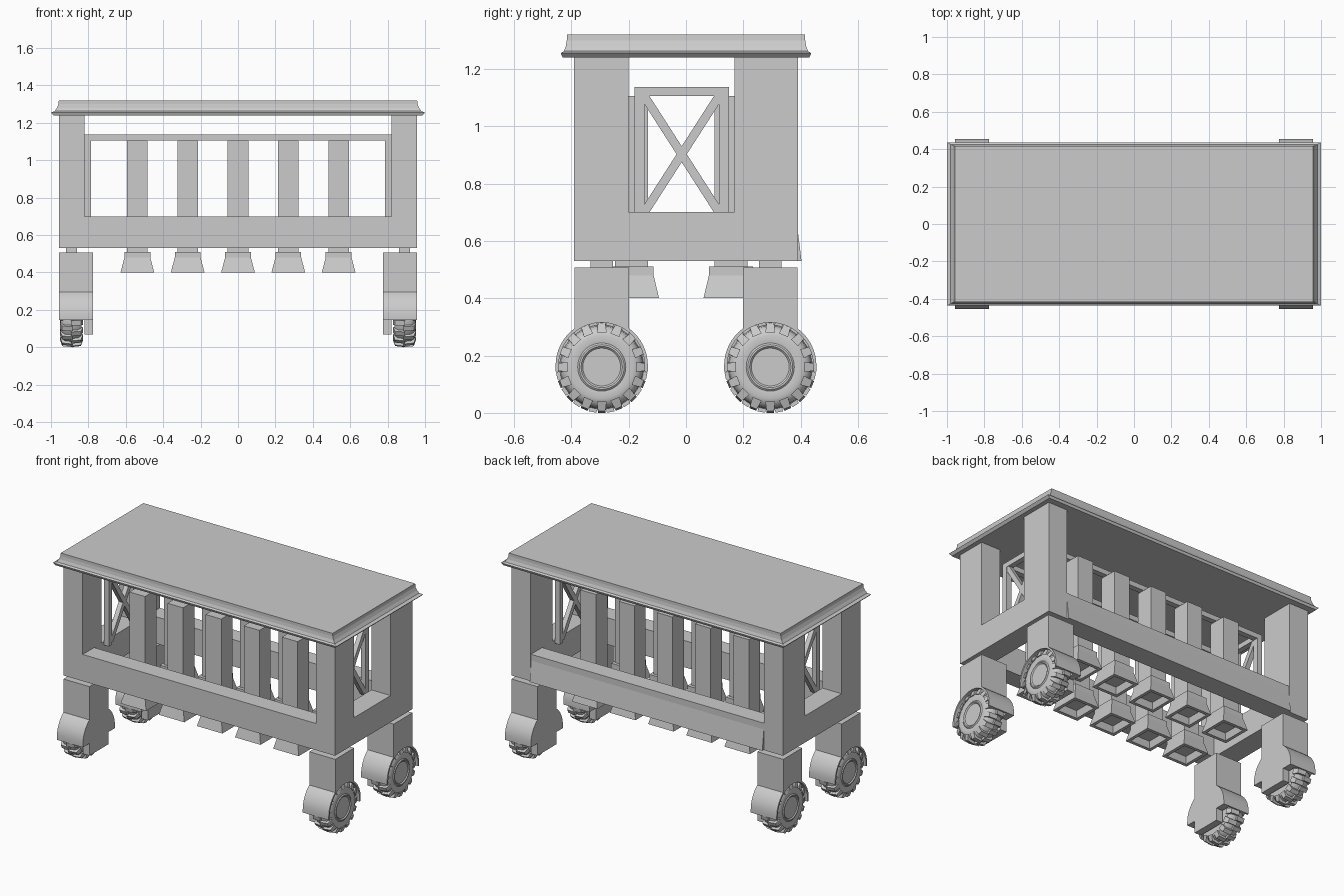
import bpy, bmesh
from math import pi, sin, cos, sqrt, atan2, hypot
from mathutils import Matrix, Vector

if "Cube" in bpy.data.objects:
    bpy.data.objects.remove(bpy.data.objects["Cube"])


def finish(bm, name, smooth=False):
    bmesh.ops.recalc_face_normals(bm, faces=bm.faces[:])
    me = bpy.data.meshes.new(name)
    bm.to_mesh(me)
    bm.free()
    ob = bpy.data.objects.new(name, me)
    bpy.context.collection.objects.link(ob)
    if smooth:
        bpy.ops.object.select_all(action='DESELECT')
        ob.select_set(True)
        bpy.context.view_layer.objects.active = ob
        bpy.ops.object.shade_smooth_by_angle(angle=0.6)
    return ob


def add_box(bm, x0, x1, y0, y1, z0, z1):
    size = Matrix.Diagonal((abs(x1 - x0), abs(y1 - y0), abs(z1 - z0), 1))
    mid = Matrix.Translation(((x0 + x1) / 2, (y0 + y1) / 2, (z0 + z1) / 2))
    bmesh.ops.create_cube(bm, size=1, matrix=mid @ size)


def box(name, *b):
    bm = bmesh.new()
    add_box(bm, *b)
    return finish(bm, name)


def loft(name, cx, cy, rings):
    """Stack of rectangles (half x, half y, z), capped at both ends."""
    bm = bmesh.new()
    loops = [[bm.verts.new((cx + sx * hx, cy + sy * hy, z))
              for sx, sy in ((-1, -1), (1, -1), (1, 1), (-1, 1))] for hx, hy, z in rings]
    for a, b in zip(loops, loops[1:]):
        for i in range(4):
            j = (i + 1) % 4
            bm.faces.new((a[i], a[j], b[j], b[i]))
    bm.faces.new(loops[0])
    bm.faces.new(loops[-1])
    return finish(bm, name)


def extrude_yz(name, pts, x0, x1, smooth=False):
    bm = bmesh.new()
    f = bm.faces.new([bm.verts.new((x0, y, z)) for y, z in pts])
    ext = bmesh.ops.extrude_face_region(bm, geom=[f])
    bmesh.ops.translate(bm, vec=(x1 - x0, 0, 0),
                        verts=[v for v in ext['geom'] if isinstance(v, bmesh.types.BMVert)])
    return finish(bm, name, smooth)


# Roof slab with moulded edge
loft("roof", 0, 0, [(.985, .43, 1.24), (1.0, .437, 1.255), (.98, .426, 1.262),
                    (.968, .419, 1.28), (.96, .416, 1.30), (.958, .416, 1.32)])

# Corner posts and lower side bands
for sx in (-1, 1):
    box("corner_post_front", sx * .822, sx * .957, -.39, -.20, .53, 1.24)
    box("corner_post_back", sx * .822, sx * .957, .17, .39, .53, 1.24)
    box("side_band", sx * .822, sx * .957, -.20, .17, .53, .70)
box("front_band", -.822, .822, -.39, -.275, .53, .70)
box("back_band", -.822, .822, .275, .387, .53, .70)
# Slightly tilted panel on the back band
extrude_yz("back_panel", [(.38, .53), (.403, .53), (.387, .66), (.38, .66)], -.82, .82)

# Inner frame: top rails, corner stiles and cross braces at both ends
for y0, y1 in ((-.18, -.145), (.115, .15)):
    box("top_rail", -.82, .82, y0, y1, 1.105, 1.137)
    for sx in (-1, 1):
        box("frame_stile", sx * .785, sx * .82, y0, y1, .68, 1.105)
for sx in (-1, 1):
    box("end_rail", sx * .785, sx * .82, -.145, .115, 1.105, 1.137)
    dy, dz = .26, .405
    length = hypot(dy, dz)
    for k in (-1, 1):
        bm = bmesh.new()
        add_box(bm, -.015, .015, -.015, .015, -length / 2, length / 2)
        bm.transform(Matrix.Translation((sx * .8025, -.015, .9025))
                     @ Matrix.Rotation(k * atan2(dy, dz), 4, 'X'))
        finish(bm, "cross_brace")

# Two rows of slats, each ending in a flared hollow foot
for cy in (-.19, .157):
    for i in range(-2, 3):
        cx = i * .269
        box("slat", cx - .055, cx + .055, cy - .057, cy + .057, .50, 1.105)
        loft("slat_foot", cx, cy, [(.069, .077, .51), (.069, .077, .48), (.09, .096, .40),
                                   (.07, .076, .40), (.058, .064, .44)])

# Legs with wheel hoods
R, RI, CZ = .161, .150, .165


def arc(r, a0, a1, n):
    return [(r * cos(a0 + (a1 - a0) * i / n), CZ + r * sin(a0 + (a1 - a0) * i / n))
            for i in range(n + 1)]


def leg(sx, cy):
    t = atan2(sqrt(R * R - .095 ** 2), .095)
    outer = ([(R, .145)] + arc(R, 0, t, 8) + [(.095, .507), (-.095, .507)]
             + arc(R, pi - t, pi, 8) + [(-R, .145)])
    inner = [(-RI, .145)] + arc(RI, pi, 0, 20) + [(RI, .145)]
    move = lambda pts: [(y + cy, z) for y, z in pts]
    extrude_yz("leg_hood", move(outer + inner), sx * .80, sx * .958, True)
    plate = outer + [(-.095, .145), (-.095, .067), (.095, .067), (.095, .145)]
    extrude_yz("leg_inner_plate", move(plate), sx * .775, sx * .82, True)
    box("leg_neck", sx * .86, sx * .92, cy - .04, cy + .04, .50, .535)


# Knobbly wheels: lathed tyre plus staggered tread lugs
PROFILE = [(0, .945), (.066, .945), (.072, .951), (.078, .951), (.084, .946), (.11, .95),
           (.13, .942), (.143, .925), (.147, .89), (.143, .855), (.13, .838), (0, .835)]


def wheel(sx, cy):
    bm = bmesh.new()
    vs = [bm.verts.new((x, 0, r)) for r, x in PROFILE]
    es = [bm.edges.new(p) for p in zip(vs, vs[1:])]
    bmesh.ops.spin(bm, geom=vs + es, cent=(0, 0, 0), axis=(1, 0, 0),
                   angle=2 * pi, steps=36, use_merge=False)
    bmesh.ops.remove_doubles(bm, verts=bm.verts[:], dist=1e-4)
    n = 16
    for row, side in enumerate((1, -1)):
        for i in range(n):
            lug = bmesh.ops.create_cube(bm, size=1)['verts']
            for v in lug:
                top, out = v.co.z > 0, v.co.x > 0
                x = .062 if out else -.004
                if out and top:
                    x = .05
                v.co = Vector((.89 + side * x, v.co.y * (.026 if top else .034),
                               (.154 if out else .160) if top else .120))
            bmesh.ops.rotate(bm, verts=lug, cent=(0, 0, 0),
                             matrix=Matrix.Rotation(2 * pi * (i + row / 2) / n, 3, 'X'))
    bm.transform(Matrix.Translation((0, cy, .16)) @ Matrix.Diagonal((sx, 1, 1, 1)))
    finish(bm, "wheel", True)


for sx in (-1, 1):
    for cy in (-.294, .294):
        leg(sx, cy)
        wheel(sx, cy)
